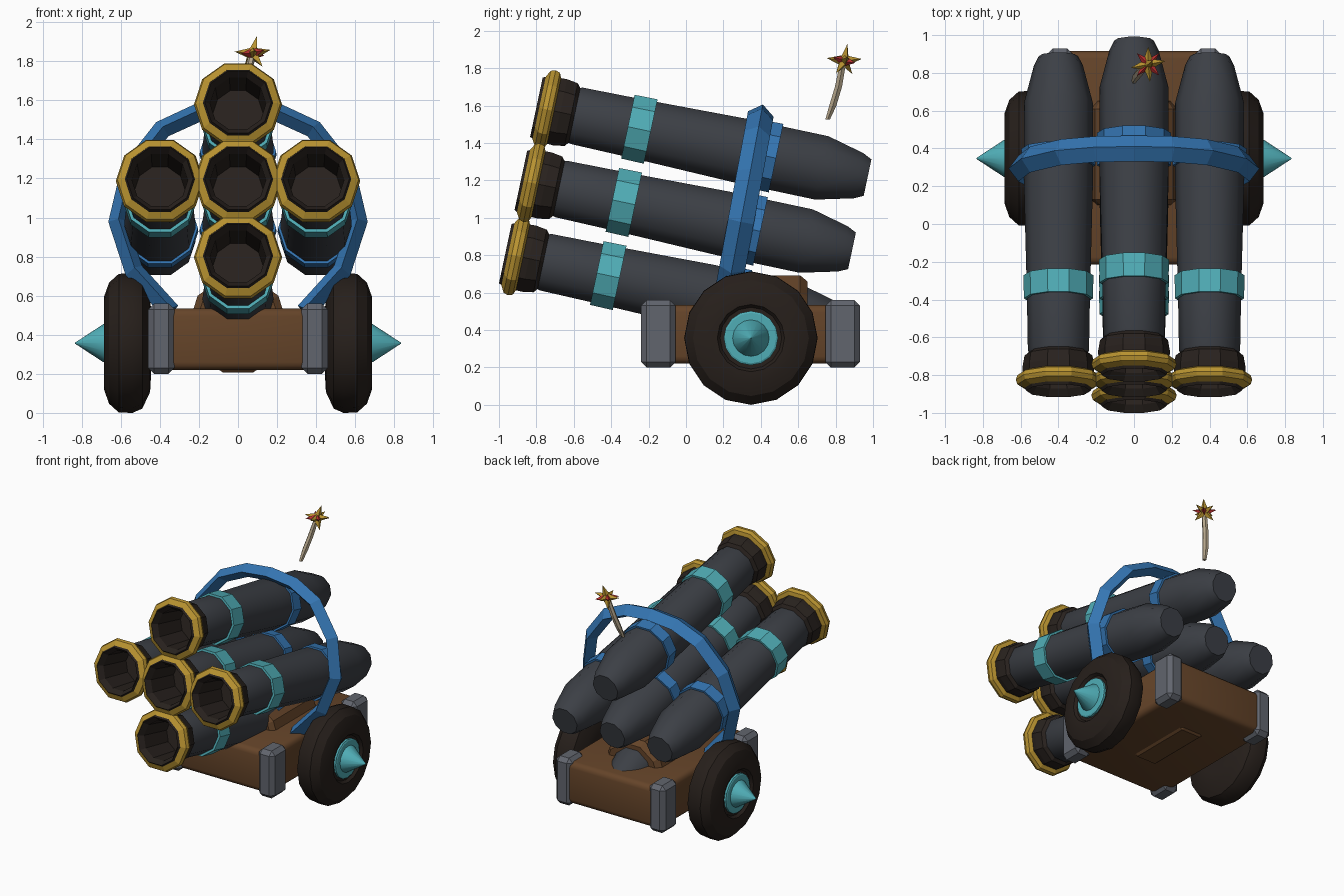
import bpy, bmesh
from math import pi, sin, cos, tan, radians
from mathutils import Matrix, Vector

if "Cube" in bpy.data.objects:
    bpy.data.objects.remove(bpy.data.objects["Cube"])

TILT = radians(12)


def material(name, r, g, b):
    m = bpy.data.materials.new(name)
    m.diffuse_color = (r, g, b, 1)
    m.use_nodes = True
    m.node_tree.nodes["Principled BSDF"].inputs["Base Color"].default_value = m.diffuse_color
    return m


IRON = material("iron", .045, .05, .06)
MUZZLE = material("muzzle_black", .022, .016, .013)
GOLD = material("gold", .48, .29, .03)
TEAL = material("teal", .08, .42, .47)
BLUE = material("blue", .035, .18, .45)
WOOD = material("wood", .13, .058, .022)
STEEL = material("steel", .12, .13, .155)
TYRE = material("tyre", .02, .014, .011)
CORD = material("cord", .5, .41, .28)
RED = material("red", .5, .03, .03)


def finish(name, bm, mat, matrix=Matrix(), smooth=0):
    bmesh.ops.recalc_face_normals(bm, faces=bm.faces[:])
    me = bpy.data.meshes.new(name)
    bm.to_mesh(me)
    bm.free()
    me.materials.append(mat)
    if smooth:
        me.shade_smooth()
        me.set_sharp_from_angle(angle=radians(smooth))
    ob = bpy.data.objects.new(name, me)
    ob.matrix_world = matrix
    bpy.context.collection.objects.link(ob)
    return ob


def bridge(bm, rings, closed=False):
    pairs = list(zip(rings, rings[1:])) + ([(rings[-1], rings[0])] if closed else [])
    for a, b in pairs:
        for i in range(len(a)):
            j = (i + 1) % len(a)
            bm.faces.new((a[i], a[j], b[j], b[i]))


def lathe(name, profile, mat, matrix, n=10, caps=(True, True), closed=False, smooth=0):
    """Spin (distance, radius) points around the local y axis."""
    bm = bmesh.new()
    rings = [[bm.verts.new((r * cos(2 * pi * i / n), s, r * sin(2 * pi * i / n)))
              for i in range(n)] for s, r in profile]
    bridge(bm, rings, closed)
    if not closed:
        for use, ring in zip(caps, (rings[0], rings[-1])):
            if use:
                bm.faces.new(ring)
    return finish(name, bm, mat, matrix, smooth)


def box(name, lo, hi, mat, bevel, segments=1, smooth=0):
    bm = bmesh.new()
    bmesh.ops.create_cube(bm, size=1)
    lo, hi = Vector(lo), Vector(hi)
    for v in bm.verts:
        v.co = Vector(c * d for c, d in zip(v.co, hi - lo)) + (lo + hi) / 2
    bmesh.ops.bevel(bm, geom=bm.edges[:], offset=bevel, segments=segments,
                    profile=.5, affect='EDGES')
    return finish(name, bm, mat, smooth=smooth)


def spike(name, centre, direction, radius, length, mat):
    d = Vector(direction).normalized()
    bm = bmesh.new()
    bmesh.ops.create_cone(bm, cap_ends=True, segments=4, radius1=radius, radius2=0, depth=length)
    rot = d.to_track_quat('Z', 'Y').to_matrix().to_4x4()
    return finish(name, bm, mat, Matrix.Translation(Vector(centre) + d * length / 2) @ rot)


# Five tilted barrels in a cross
tilt = Matrix.Rotation(-TILT, 4, 'X')
slots = {"centre": (0, 0), "left": (-.4, 0), "right": (.4, 0), "top": (0, .4), "bottom": (0, -.4)}
for key, (dx, dn) in slots.items():
    m = Matrix.Translation((dx, -.883 + dn * sin(TILT), 1.20 + dn * cos(TILT))) @ tilt
    lathe(key + "_barrel", [(.19, .15), (.22, .162), (.52, .167), (1.1, .182), (1.56, .182),
                            (1.76, .13), (1.81, .105)], IRON, m, caps=(False, True), smooth=40)
    lathe(key + "_muzzle", [(.3, .13), (.04, .143), (0, .17), (.03, .186), (.13, .19),
                            (.19, .18), (.21, .155)], MUZZLE, m, caps=(True, False))
    lathe(key + "_muzzle_ring", [(.015, .18), (.035, .217), (.06, .226), (.085, .217), (.1, .18)],
          GOLD, m, closed=True)
    for part, s0, s1, r, mat in (("teal_band", .5, .625, .183, TEAL), ("blue_band", 1.22, 1.31, .195, BLUE)):
        lathe(f"{key}_{part}", [(s0, .15), (s0, r), (s1, r + .002), (s1, .15)], mat, m, closed=True)

# Blue hoop strapped around the barrels, diamond section
half = [(.34, .52), (.53, .73), (.612, .98), (.55, 1.24), (.385, 1.45), (.2, 1.535)]
path = [(-x, z) for x, z in half] + [(0, 1.555)] + half[::-1]
axis = Vector((0, cos(TILT), -sin(TILT)))
pts = [Vector((x, .40 - (1.555 - z) * tan(radians(10.5)), z)) for x, z in path]
bm = bmesh.new()
rings = []
for i, p in enumerate(pts):
    t = (pts[min(i + 1, len(pts) - 1)] - pts[max(i - 1, 0)]).normalized()
    out = t.cross(axis).normalized()
    rings.append([bm.verts.new(p + o) for o in (out * .052, axis * .07, out * -.045, axis * -.07)])
bridge(bm, rings)
bm.faces.new(rings[0])
bm.faces.new(rings[-1])
finish("hoop", bm, BLUE)

# Wooden carriage, cradle and corner brackets
box("carriage_bed", (-.42, -.215, .22), (.42, .915, .535), WOOD, .04, 3, 40)
lathe("barrel_cradle", [(.1, .22), (.13, .255), (.61, .255), (.65, .22)], WOOD,
      Matrix.Translation((0, 0, .45)))
for side, sx in (("left", -1), ("right", 1)):
    for end, y0 in (("front", -.24), ("back", .745)):
        xs = sorted((sx * .325, sx * .46))
        box(f"{end}_{side}_bracket", (xs[0], y0, .2), (xs[1], y0 + .185, .56), STEEL, .03)

# Wheels with teal hubs and spikes, joined by an axle
for side, sx in (("left", -1), ("right", 1)):
    m = Matrix.Translation((0, .347, .357)) @ Matrix.Rotation(-sx * pi / 2, 4, 'Z')
    lathe(side + "_wheel", [(.445, .16), (.45, .25), (.49, .335), (.54, .357), (.61, .355),
                            (.66, .31), (.685, .24), (.685, .18), (.665, .165)], TYRE, m, 16, smooth=25)
    lathe(side + "_hub", [(.6, .145), (.68, .145), (.685, .135)], TEAL, m, 16)
    lathe(side + "_hub_spike", [(.67, .1), (.69, .097), (.835, .002)], TEAL, m, 16, smooth=40)
lathe("axle", [(-.5, .08), (.5, .08)], TYRE,
      Matrix.Translation((0, .347, .357)) @ Matrix.Rotation(pi / 2, 4, 'Z'))

# Fuse cord with a spark on the end
bm = bmesh.new()
rings = []
for x, y, z, r in ((.0, .757, 1.525, .014), (.015, .785, 1.6, .022), (.04, .815, 1.7, .022),
                   (.07, .838, 1.82, .019)):
    rings.append([bm.verts.new((x + r * cos(a * pi / 3), y + r * sin(a * pi / 3), z)) for a in range(6)])
bridge(bm, rings)
bm.faces.new(rings[0])
bm.faces.new(rings[-1])
finish("fuse", bm, CORD)
c = (.075, .845, 1.84)
for i, d in enumerate(((.25, .2, 1), (1, .2, .2), (-1, -.2, .1), (0, 1, .1), (.1, -1, .15),
                       (.6, -.5, -.8), (-.5, .5, -.8))):
    spike(f"spark_point_{i}", c, d, .032, .095, GOLD)
for i, d in enumerate(((1, -1, .3), (-1, 1, .2), (1, 1, -.2), (-1, -1, 0))):
    spike(f"spark_ember_{i}", c, d, .03, .085, RED)
